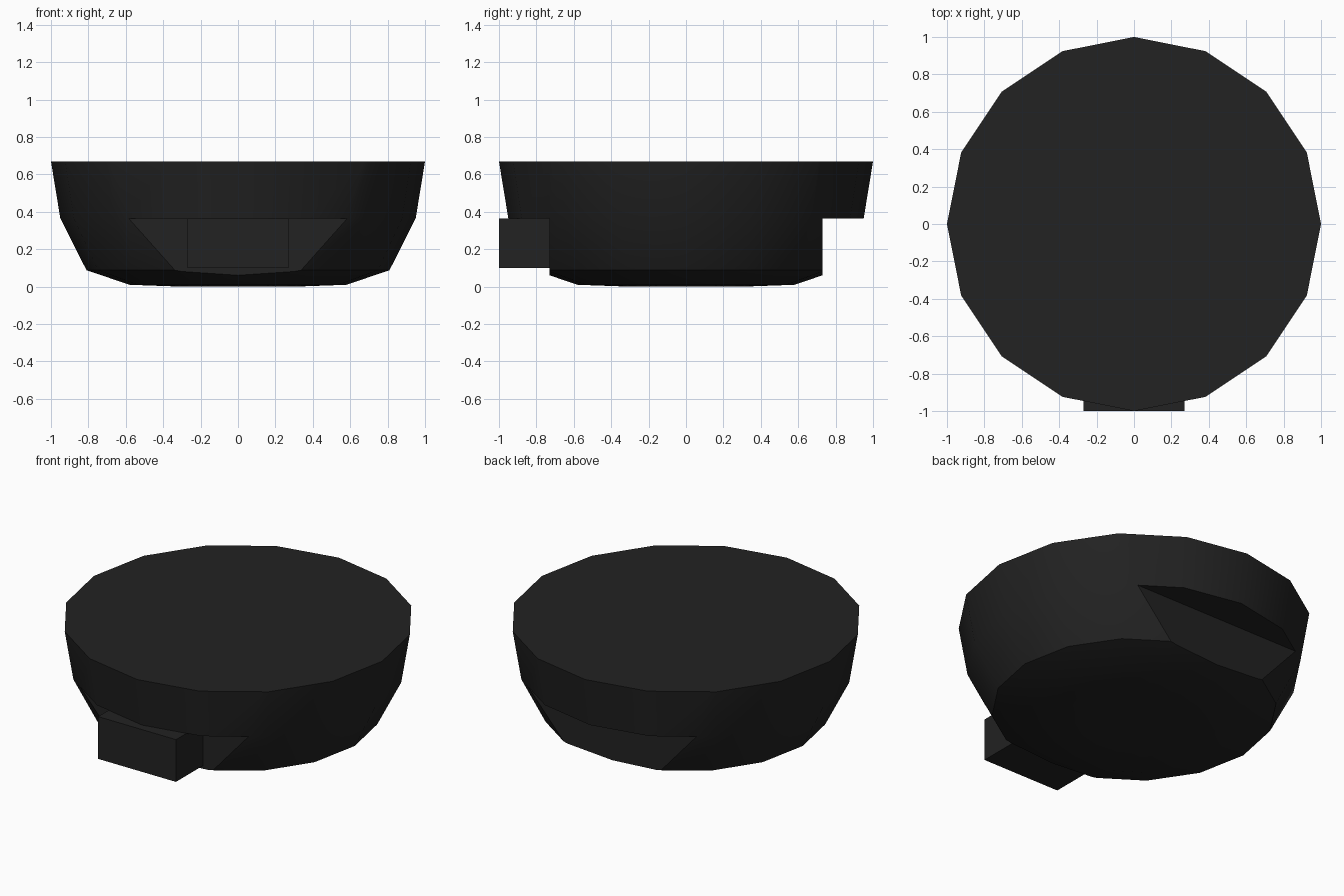
import bpy, bmesh, math

if "Cube" in bpy.data.objects:
    bpy.data.objects.remove(bpy.data.objects["Cube"], do_unlink=True)

SIDES = 16
CUT_Y, LEDGE_Z = 0.73, 0.365
PROFILE = [(0.3, 0), (0.58, 0.01), (0.81, 0.088), (0.95, LEDGE_Z), (1, 0.67)]

charcoal = bpy.data.materials.new("charcoal")
charcoal.use_nodes = True
color = (0.016, 0.016, 0.016, 1)
charcoal.diffuse_color = color
charcoal.node_tree.nodes["Principled BSDF"].inputs["Base Color"].default_value = color


def finish(name, bm):
    bmesh.ops.recalc_face_normals(bm, faces=bm.faces[:])
    mesh = bpy.data.meshes.new(name)
    bm.to_mesh(mesh)
    bm.free()
    mesh.materials.append(charcoal)
    obj = bpy.data.objects.new(name, mesh)
    bpy.context.collection.objects.link(obj)
    return obj


def convex_face(bm, verts, a, b):
    """Make a convex face from coplanar verts, ordered around their centre on axes a, b."""
    ca = sum(v.co[a] for v in verts) / len(verts)
    cb = sum(v.co[b] for v in verts) / len(verts)
    bm.faces.new(sorted(verts, key=lambda v: math.atan2(v.co[b] - cb, v.co[a] - ca)))


# Bowl body: stacked rings with flat caps
bm = bmesh.new()
rings = []
for r, z in PROFILE:
    angles = [math.tau * i / SIDES for i in range(SIDES)]
    rings.append([bm.verts.new((r * math.cos(t), r * math.sin(t), z)) for t in angles])
for low, high in zip(rings, rings[1:]):
    for i in range(SIDES):
        j = (i + 1) % SIDES
        bm.faces.new((low[i], low[j], high[j], high[i]))
bm.faces.new(rings[0][::-1])
bm.faces.new(rings[-1])

# Notches under the rim, front and back: slice, remove, then close wall and ledge
for side in (-1, 1):
    bmesh.ops.bisect_plane(bm, geom=bm.verts[:] + bm.edges[:] + bm.faces[:],
                           plane_co=(0, side * CUT_Y, 0), plane_no=(0, side, 0))
doomed = [f for f in bm.faces
          if abs(f.calc_center_median().y) > CUT_Y and f.calc_center_median().z < LEDGE_Z]
bmesh.ops.delete(bm, geom=doomed, context="FACES")
eps = 1e-4
for side in (-1, 1):
    wall = [v for v in bm.verts
            if abs(v.co.y * side - CUT_Y) < eps and v.co.z < LEDGE_Z + eps]
    ledge = [v for v in bm.verts
             if v.co.y * side > CUT_Y - eps and abs(v.co.z - LEDGE_Z) < eps]
    convex_face(bm, wall, 0, 2)
    convex_face(bm, ledge, 0, 1)
body = finish("bowl_body", bm)

# Smooth curved side with crisp rim and notch edges
bpy.ops.object.select_all(action="DESELECT")
body.select_set(True)
bpy.context.view_layer.objects.active = body
bpy.ops.object.shade_smooth_by_angle(angle=math.radians(30))

# Block set in the front notch
bm = bmesh.new()
bmesh.ops.create_cube(bm, size=1)
bmesh.ops.scale(bm, vec=(0.54, 0.27, 0.265), verts=bm.verts[:])
bmesh.ops.translate(bm, vec=(0, -0.865, 0.2325), verts=bm.verts[:])
finish("front_block", bm)
